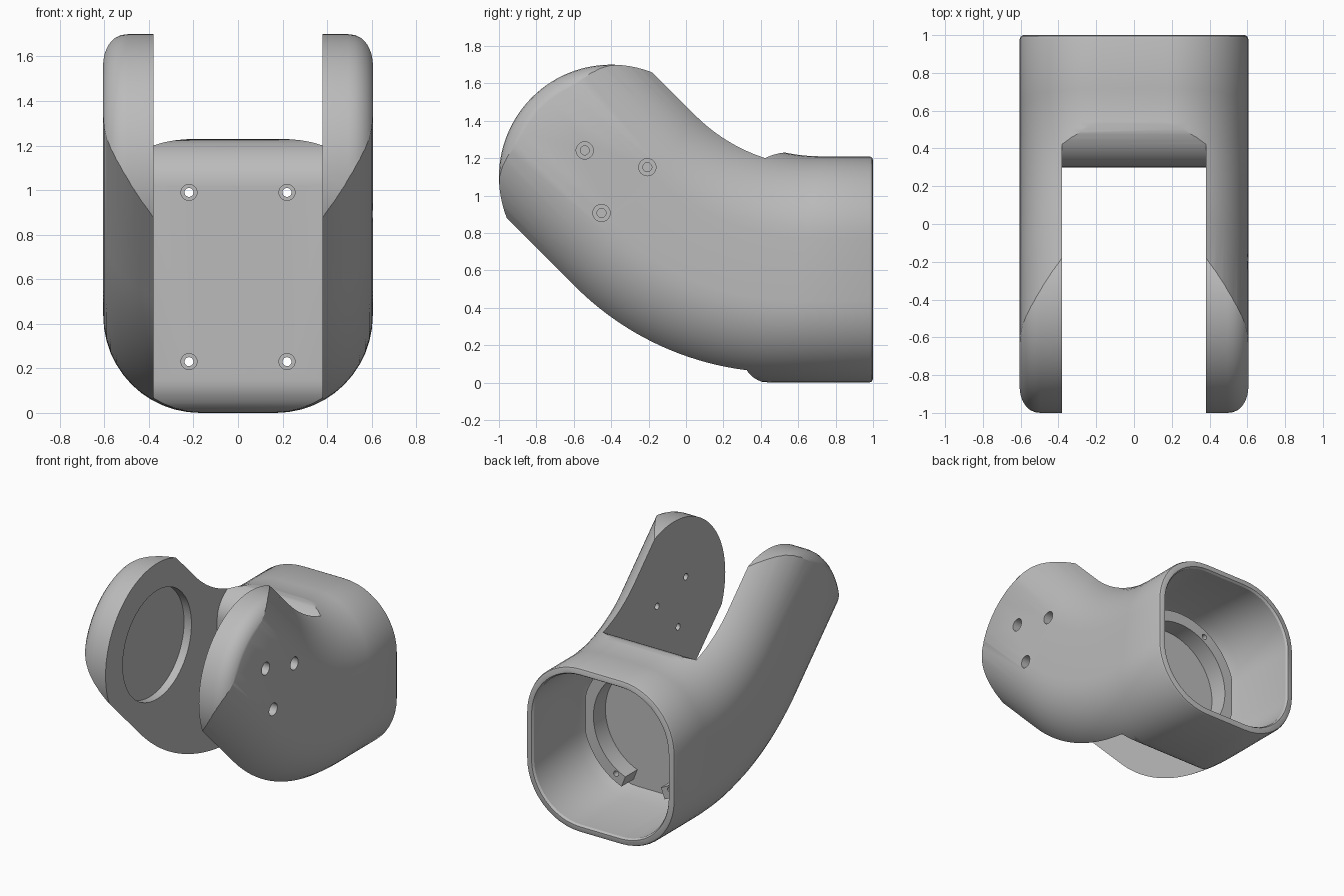
import bpy, bmesh
from math import sin, cos, pi, radians, tan
from mathutils import Vector

cube = bpy.data.objects.get("Cube")
if cube:
    bpy.data.objects.remove(cube, do_unlink=True)

grey = bpy.data.materials.new("plain grey")
grey.use_nodes = True
COLOR = (0.5, 0.5, 0.5, 1)
grey.diffuse_color = COLOR
grey.node_tree.nodes["Principled BSDF"].inputs["Base Color"].default_value = COLOR


def loft(name, rings):
    """Closed solid through a list of equal-length point rings."""
    bm = bmesh.new()
    rows = [[bm.verts.new(p) for p in ring] for ring in rings]
    n = len(rows[0])
    for a, b in zip(rows, rows[1:]):
        for i in range(n):
            j = (i + 1) % n
            bm.faces.new((a[i], a[j], b[j], b[i]))
    bm.faces.new(rows[0])
    bm.faces.new(rows[-1][::-1])
    bmesh.ops.recalc_face_normals(bm, faces=bm.faces)
    mesh = bpy.data.meshes.new(name)
    bm.to_mesh(mesh)
    bm.free()
    mesh.materials.append(grey)
    obj = bpy.data.objects.new(name, mesh)
    bpy.context.collection.objects.link(obj)
    return obj


def arc(cy, cz, ry, rz, start, end, n):
    angles = [radians(start + (end - start) * i / n) for i in range(n + 1)]
    return [(cy + ry * cos(a), cz + rz * sin(a)) for a in angles]


def rounded_rect(half, r, n=12):
    k = half - r
    pts = []
    for sx, sz, start in ((1, 1, 0), (-1, 1, 90), (-1, -1, 180), (1, -1, 270)):
        pts += arc(sx * k, sz * k, r, r, start, start + 90, n)
    return pts


def rod(name, steps, axis, a, b, n=32):
    """Stepped round rod along x or y; steps are (position, radius)."""
    rings = []
    for pos, r in steps:
        pts = arc(a, b, r, r, 0, 360 - 360 / n, n - 1)
        rings.append([(pos, u, v) if axis == "x" else (u, pos, v) for u, v in pts])
    return loft(name, rings)


def combine(obj, cutter, operation="DIFFERENCE"):
    mod = obj.modifiers.new("cut", "BOOLEAN")
    mod.operation = operation
    mod.solver = "EXACT"
    mod.object = cutter
    bpy.context.view_layer.objects.active = obj
    bpy.ops.object.modifier_apply(modifier=mod.name)


# Bent sleeve: a rounded square section carried round a 45 degree bend
HALF, CORNER = 0.605, 0.435
IN_R, OUT_R = 0.9, 1.6
shift = HALF * tan(pi / 8)
in_y = 0.095 + shift + IN_R * tan(pi / 8)
out_y = 0.095 - shift + OUT_R * tan(pi / 8)


def station(top, bottom, inset=0.0):
    mid, up = (top + bottom) / 2, (top - bottom) / 2
    ring = []
    for x, v in rounded_rect(HALF - inset, CORNER - inset):
        p = mid + up * (v / HALF)
        ring.append((x, p.x, p.y))
    return ring


bend = []
for i in range(25):
    t = pi / 4 * (1 - i / 24)
    bend.append((Vector((in_y - IN_R * sin(t), 2 * HALF + IN_R * (1 - cos(t)))),
                 Vector((out_y - OUT_R * sin(t), OUT_R * (1 - cos(t))))))
along = Vector((-1, 1)).normalized()
perp = Vector((1, 1)).normalized()
rings = [station(bend[0][0] + along * 1.2, bend[0][1] + along * 1.2)]
rings += [station(t, b) for t, b in bend]
for y, inset in ((0.98, 0), (0.994, 0.006), (1.0, 0.02)):
    rings.append(station(Vector((y, 2 * HALF)), Vector((y, 0)), inset))
body = loft("forked_sleeve", rings)

# Round arm tips with softened outer edges
TIP = Vector((-0.4, 1.1))
quarter = [radians(90 * i / 6) for i in range(7)]
soft = [(0.495 + 0.12 * sin(a), 0.48 + 0.12 * cos(a)) for a in quarter]
rings = []
for x, r in [(-x, r) for x, r in reversed(soft)] + soft:
    pts = arc(TIP.x, TIP.y, r, r, 45, 225, 56)
    for p in (TIP - perp * 1.5, TIP - perp * 1.5 - along * 3,
              TIP + perp * 1.5 - along * 3, TIP + perp * 1.5):
        pts.append((p.x, p.y))
    rings.append([(x, y, z) for y, z in pts])
tip_clip = loft("tip_clip", rings)
combine(body, tip_clip, "INTERSECT")

# Gap between the arms, leaving a front wall with rounded top and bottom
profile = [(-3, -1), (0.45, -1)]
profile += arc(0.45, 0.148, 0.15, 0.15, 270, 180, 10)
profile += arc(0.56, 1.02, 0.26, 0.212, 180, 90, 14)
profile += [(0.56, 3), (-3, 3)]
slot = loft("arm_gap", [[(x, y, z) for y, z in profile] for x in (-0.38, 0.38)])
combine(body, slot)

# Open cavity at the back
cavity = loft("cavity", [[(x, y, z + HALF) for x, z in rounded_rect(h, r)]
                         for y, h, r in ((0.36, 0.5, 0.36), (0.48, 0.545, 0.38),
                                         (0.985, 0.55, 0.385), (1.0, 0.56, 0.395),
                                         (1.2, 0.56, 0.395))])
combine(body, cavity)

# Mounting ring inside the cavity, open at the bottom
outer = arc(0, HALF, 0.49, 0.49, -69, 249, 72)
inner = arc(0, HALF, 0.405, 0.405, 249, -69, 72)
ring_profile = [(max(-0.47, min(0.47, x)), z) for x, z in outer + inner]
ring = loft("mounting_ring", [[(x, y, z) for x, z in ring_profile] for y in (0.35, 0.5)])

# Four screw holes through the wall and ring
helpers = [tip_clip, slot, cavity]
for x in (-0.22, 0.22):
    for z in (0.23, 0.99):
        hole = rod("wall_hole", ((0.2, 0.036), (0.33, 0.036), (0.33, 0.02), (0.7, 0.02)), "y", x, z)
        combine(body, hole)
        combine(ring, hole)
        helpers.append(hole)

# Three countersunk holes in the left arm, round recess in the right arm
for angle in (15, 135, 255):
    a = radians(angle)
    hole = rod("arm_hole", ((0.3, 0.024), (0.48, 0.024), (0.48, 0.046), (0.7, 0.046)), "x",
               TIP.x + 0.2 * cos(a), TIP.y + 0.2 * sin(a))
    combine(body, hole)
    helpers.append(hole)
recess = rod("arm_recess", ((-0.44, 0.4), (-0.3, 0.4)), "x", TIP.x, TIP.y, 72)
combine(body, recess)
helpers.append(recess)

for h in helpers:
    bpy.data.objects.remove(h, do_unlink=True)

# Smooth curves, sharp edges
for obj in (body, ring):
    bpy.ops.object.select_all(action="DESELECT")
    obj.select_set(True)
    bpy.context.view_layer.objects.active = obj
    bpy.ops.object.shade_smooth_by_angle(angle=radians(30))
